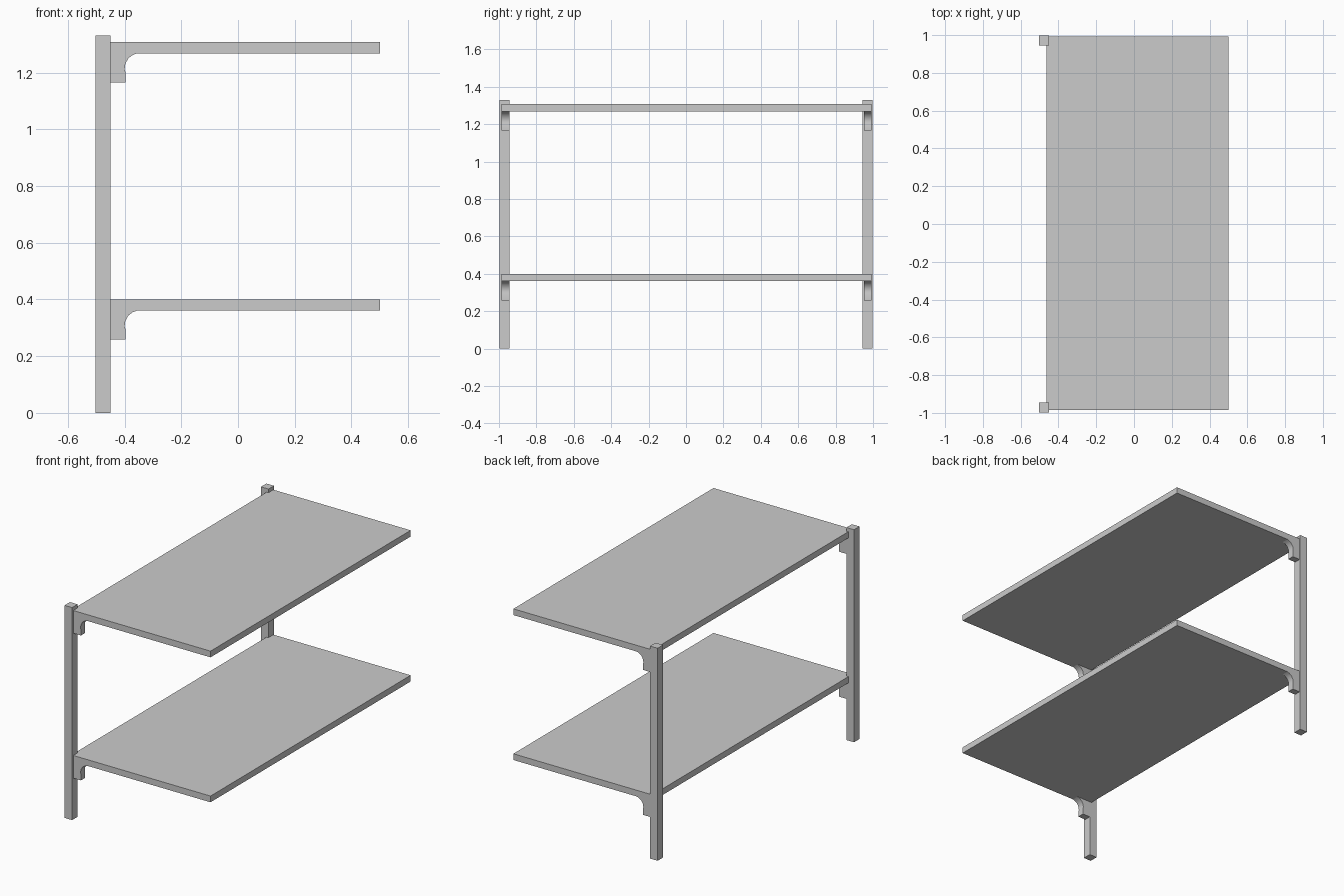
import bpy, bmesh

if "Cube" in bpy.data.objects:
    bpy.data.objects.remove(bpy.data.objects["Cube"])

UNDERSIDES = {"lower": 0.361, "upper": 1.268}
THICK = 0.039
Y0, Y1 = -0.986, 0.993     # shelf ends
BRACKET_W = 0.042


def extrude_profile(name, profile, y0, y1, smooth=False):
    """Extrude an (x, z) outline from y0 to y1."""
    bm = bmesh.new()
    face = bm.faces.new([bm.verts.new((x, y0, z)) for x, z in profile])
    ext = bmesh.ops.extrude_face_region(bm, geom=[face])
    verts = [v for v in ext["geom"] if isinstance(v, bmesh.types.BMVert)]
    bmesh.ops.translate(bm, verts=verts, vec=(0, y1 - y0, 0))
    bmesh.ops.recalc_face_normals(bm, faces=bm.faces)
    mesh = bpy.data.meshes.new(name)
    bm.to_mesh(mesh)
    bm.free()
    obj = bpy.data.objects.new(name, mesh)
    bpy.context.collection.objects.link(obj)
    if smooth:
        bpy.ops.object.select_all(action='DESELECT')
        obj.select_set(True)
        bpy.context.view_layer.objects.active = obj
        bpy.ops.object.shade_smooth_by_angle(angle=0.9)
    return obj


def rect(x0, x1, z0, z1):
    return [(x0, z0), (x1, z0), (x1, z1), (x0, z1)]


# Two upright posts along the left edge
for side, y0 in (("front", -0.998), ("back", 0.944)):
    extrude_profile(side + "_post", rect(-0.502, -0.45, 0, 1.33), y0, y0 + 0.054)

# Bracket outline, measured from the shelf underside, with a concave curve
BRACKET = [(-0.463, 0), (-0.463, -0.103), (-0.397, -0.103), (-0.397, -0.066),
           (-0.4, -0.056), (-0.397, -0.036), (-0.386, -0.017), (-0.371, -0.006),
           (-0.355, 0)]

# Shelves, each with a bracket flush to either end
for level, z in UNDERSIDES.items():
    extrude_profile(level + "_shelf", rect(-0.463, 0.5, z, z + THICK), Y0, Y1)
    outline = [(x, z + dz) for x, dz in BRACKET]
    for side, y in (("front", Y0), ("back", Y1 - BRACKET_W)):
        extrude_profile(f"{level}_{side}_bracket", outline, y, y + BRACKET_W, smooth=True)
